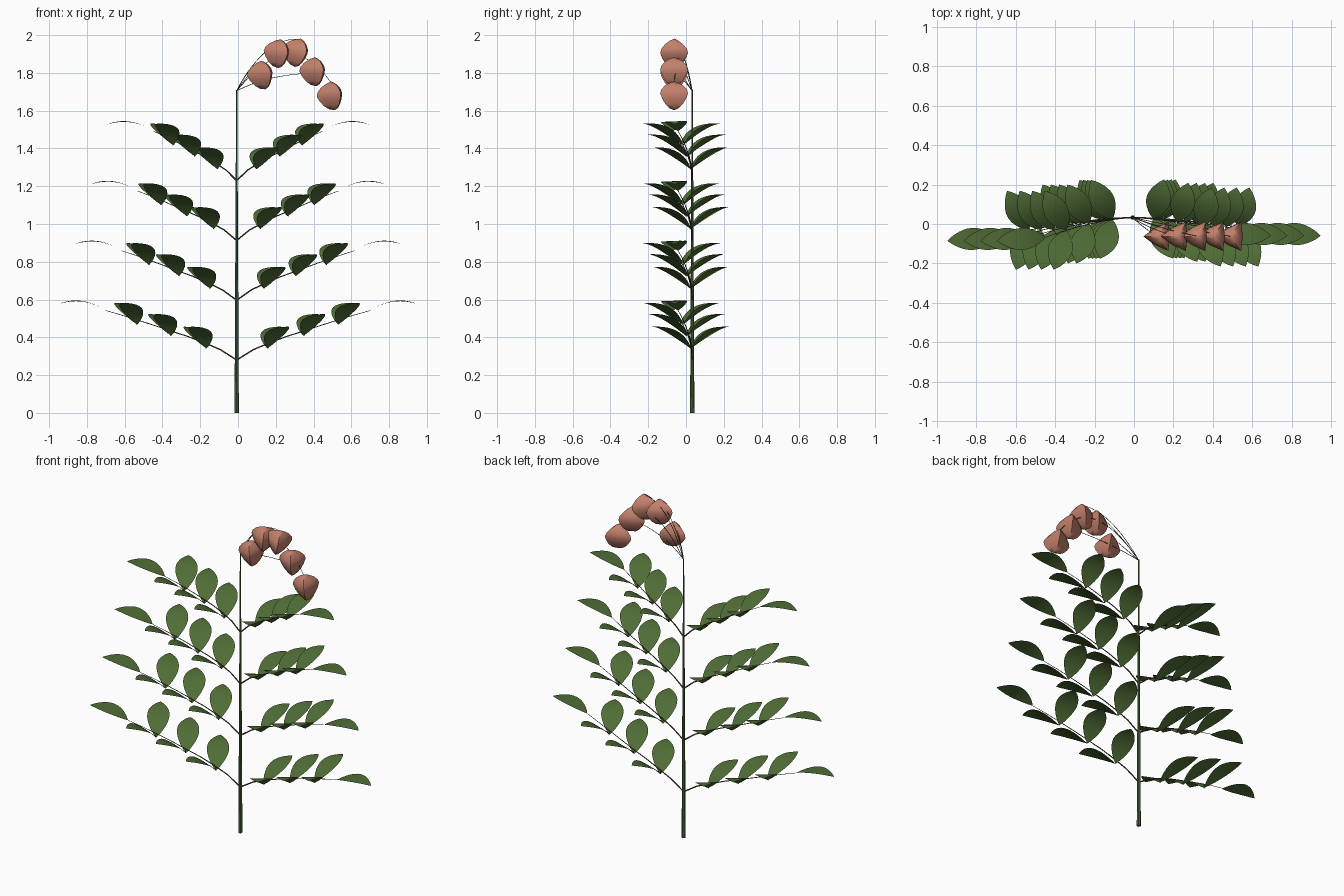
import bpy, bmesh, math
from mathutils import Vector, Matrix

if "Cube" in bpy.data.objects:
    bpy.data.objects.remove(bpy.data.objects["Cube"])


def mat(name, rgb):
    m = bpy.data.materials.new(name)
    m.diffuse_color = (*rgb, 1)
    m.use_nodes = True
    m.node_tree.nodes["Principled BSDF"].inputs["Base Color"].default_value = m.diffuse_color
    return m


LEAF = mat("leaf green", (0.079, 0.152, 0.037))
STEM = mat("stem green", (0.079, 0.15, 0.045))
STALK = mat("stalk brown", (0.09, 0.07, 0.05))
PETAL = mat("dusty coral", (0.55, 0.22, 0.15))
SX, SY = -0.007, 0.033          # stem position


def finish(bm, name, material, angle=40):
    me = bpy.data.meshes.new(name)
    bm.to_mesh(me)
    bm.free()
    me.materials.append(material)
    ob = bpy.data.objects.new(name, me)
    bpy.context.collection.objects.link(ob)
    bpy.ops.object.select_all(action='DESELECT')
    ob.select_set(True)
    bpy.context.view_layer.objects.active = ob
    bpy.ops.object.shade_smooth_by_angle(angle=math.radians(angle))
    return ob


def tube(bm, pts, r0, r1, n=6):
    """Tapered tube along a list of points."""
    pts = [Vector(p) for p in pts]
    rings = []
    for i, p in enumerate(pts):
        d = (pts[min(i + 1, len(pts) - 1)] - pts[max(i - 1, 0)]).normalized()
        a = d.cross(Vector((0, 1, 0))).normalized()
        b = d.cross(a)
        r = r0 + (r1 - r0) * i / (len(pts) - 1)
        rings.append([bm.verts.new(p + r * (math.cos(k * math.tau / n) * a + math.sin(k * math.tau / n) * b))
                      for k in range(n)])
    faces = [bm.faces.new((A[k], A[(k + 1) % n], B[(k + 1) % n], B[k]))
             for A, B in zip(rings, rings[1:]) for k in range(n)]
    faces += [bm.faces.new(rings[0]), bm.faces.new(rings[-1])]
    bmesh.ops.recalc_face_normals(bm, faces=faces)


def leaf(bm, base, d, rise, tilt, out, half=0.062, n=12):
    """Arched pointed-oval blade: d is its plan vector, rise(t) its height, tilt its side slope."""
    base, d = Vector(base), Vector((*d, 0))
    side = Vector((-d.y, d.x, 0)).normalized()
    if side.x * out < 0:
        side = -side
    side.z = tilt
    rows = []
    for i in range(n + 1):
        t = i / n
        c = base + d * t + Vector((0, 0, rise(t)))
        w = half * math.sin(math.pi * t ** 0.95) ** 0.85 if 0 < i < n else 0
        rows.append([bm.verts.new(c + side * w * s) for s in ((-1, -.5, 0, .5, 1) if w else (0,))])
    for A, B in zip(rows, rows[1:]):
        for k in range(4):
            if len(A) == 1:
                vs = (A[0], B[k + 1], B[k])
            elif len(B) == 1:
                vs = (A[k], A[k + 1], B[0])
            else:
                vs = (A[k], A[k + 1], B[k + 1], B[k])
            f = bm.faces.new(vs)
            f.normal_update()
            if f.normal.z < 0:
                f.normal_flip()


# main stem
bm = bmesh.new()
tube(bm, [(SX, SY, 1.71 * i / 6) for i in range(7)], 0.0115, 0.003, 8)
finish(bm, "stem", STEM)

# compound leaves: four tiers, left and right
RISE = [0, 0.055, 0.092, 0.125, 0.153, 0.182, 0.21, 0.237, 0.262]


def side_rise(t):
    return 0.115 * (1 - (1 - t) ** 2.1)


def tip_rise(t):
    return 0.16 * t - 0.125 * t * t


for tier in range(4):
    z0, length = 0.28 + 0.3165 * tier, 0.70 - 0.084 * tier
    for sgn, drift, back, front, label in ((1, 0.075, 0.055, 0.10, "right"), (-1, 0.1, 0.11, 0.065, "left")):
        def stalk(t):
            k = min(int(t * 8), 7)
            z = RISE[k] + (RISE[k + 1] - RISE[k]) * (t * 8 - k)
            return Vector((SX * (1 - t) + sgn * t * length, SY - drift * t ** 1.6, z0 + z))

        stalks, blades = bmesh.new(), bmesh.new()
        tube(stalks, [stalk(i / 8) for i in range(9)], 0.004, 0.0013)
        for t in (0.23, 0.5, 0.76):
            p = stalk(t)
            base = p - Vector((0, 0, 0.025))
            tube(stalks, [p, base + Vector((sgn * 0.004, 0, 0))], 0.0015, 0.0015, 4)
            leaf(blades, base, (sgn * back, 0.2), side_rise, 0.06, sgn)
            leaf(blades, base, (sgn * front, -0.2), side_rise, 0.06, sgn)
        leaf(blades, stalk(1), (sgn * 0.247, -0.018), tip_rise, 0.04, sgn, 0.056)
        finish(stalks, f"leaf_stalk_{label}_{tier + 1}", STALK)
        finish(blades, f"leaflets_{label}_{tier + 1}", LEAF, 60)

# nodding flowers: three-petalled buds on thin arching stalks
PROFILE = [(0, -0.078), (0.028, -0.07), (0.053, -0.05), (0.073, -0.022), (0.085, 0.006),
           (0.078, 0.028), (0.056, 0.05), (0.028, 0.066), (0, 0.075)]
FLOWERS = [(0.133, 1.79, 8, 0.06, 1.80), (0.22, 1.903, -5, 0.08, 1.88), (0.318, 1.908, -12, 0.15, 2.0),
           (0.41, 1.808, 3, 0.16, 1.79), (0.502, 1.68, 8, 0.28, 2.06)]
for i, (x, z, lean, cx, cz) in enumerate(FLOWERS):
    bm = bmesh.new()
    M = Matrix.Translation((x, -0.063, z)) @ Matrix.Rotation(math.radians(-lean), 4, 'Y')
    rings = []
    for r, h in PROFILE:
        ring = []
        for k in range(6 if r else 1):
            a = math.radians(60 * k)
            q = r if k % 2 else r * 0.6      # corners, and bulging petal middles
            ring.append(bm.verts.new(M @ Vector((q * math.cos(a), q * math.sin(a), h))))
        rings.append(ring)
    for A, B in zip(rings, rings[1:]):
        for k in range(6):
            j = (k + 1) % 6
            if len(A) == 1:
                bm.faces.new((A[0], B[j], B[k]))
            elif len(B) == 1:
                bm.faces.new((A[k], A[j], B[0]))
            else:
                bm.faces.new((A[k], A[j], B[j], B[k]))
    bmesh.ops.recalc_face_normals(bm, faces=bm.faces[:])
    finish(bm, f"flower_{i + 1}", PETAL, 45)

    top = M @ Vector((0, 0, 0.07)) if i != 3 else Vector((x - 0.03, -0.063, z - 0.01))
    p0, p1 = Vector((SX, SY, 1.705)), Vector((cx, -0.03, cz))
    bm = bmesh.new()
    tube(bm, [p0 * (1 - t) ** 2 + p1 * 2 * t * (1 - t) + top * t * t for t in [k / 10 for k in range(11)]],
         0.002, 0.0015, 5)
    finish(bm, f"flower_stalk_{i + 1}", STALK)
